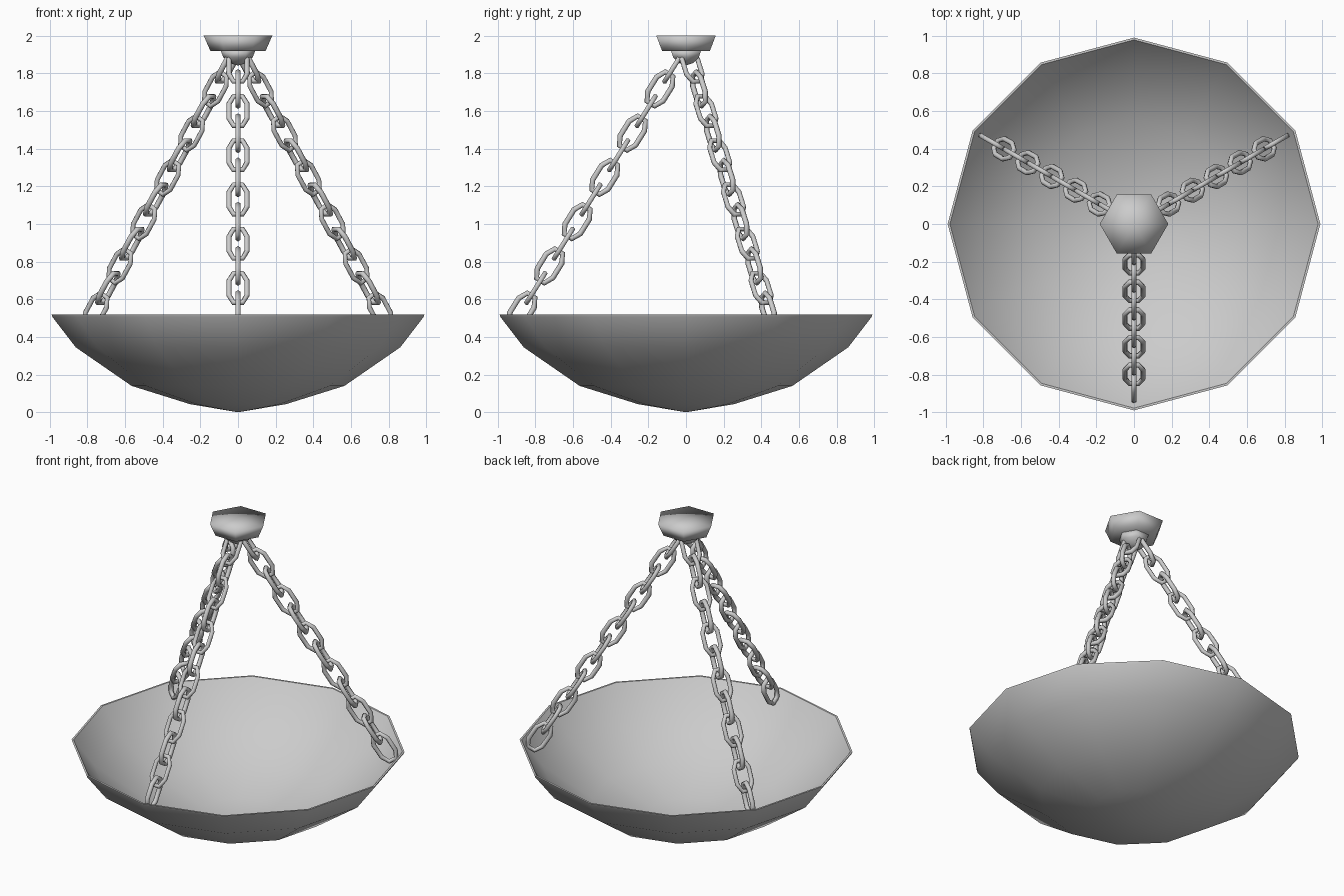
import bpy, bmesh, math
from mathutils import Vector, Matrix

if "Cube" in bpy.data.objects:
    bpy.data.objects.remove(bpy.data.objects["Cube"])


def finish(bm, name, angle=None):
    bmesh.ops.recalc_face_normals(bm, faces=bm.faces)
    me = bpy.data.meshes.new(name)
    bm.to_mesh(me)
    bm.free()
    ob = bpy.data.objects.new(name, me)
    bpy.context.collection.objects.link(ob)
    bpy.ops.object.select_all(action='DESELECT')
    ob.select_set(True)
    bpy.context.view_layer.objects.active = ob
    if angle is None:
        bpy.ops.object.shade_smooth()
    else:
        bpy.ops.object.shade_smooth_by_angle(angle=math.radians(angle))
    return ob


def lathe(name, profile, sides, angle=None):
    """Spin (radius, z) points around z; radius 0 makes a pole."""
    bm = bmesh.new()
    rings = []
    for r, z in profile:
        if r == 0:
            rings.append([bm.verts.new((0, 0, z))] * sides)
        else:
            rings.append([bm.verts.new((r * math.cos(2 * math.pi * i / sides),
                                        r * math.sin(2 * math.pi * i / sides), z))
                          for i in range(sides)])
    for a, b in zip(rings, rings[1:]):
        for i in range(sides):
            j = (i + 1) % sides
            quad = list(dict.fromkeys([a[i], a[j], b[j], b[i]]))
            bm.faces.new(quad)
    return finish(bm, name, angle)


# shallow twelve-sided bowl, thin double wall
lathe("bowl", [(0, 0.0), (0.255, 0.043), (0.565, 0.14), (0.862, 0.345),
               (0.985, 0.505), (0.99, 0.518), (0.978, 0.518), (0.852, 0.355),
               (0.56, 0.152), (0.252, 0.055), (0, 0.012)], 12, 50)

# ceiling canopy and the small boss below it
lathe("canopy", [(0, 2.0), (0.182, 2.0), (0.147, 1.92), (0, 1.92)], 6)
lathe("canopy_boss", [(0, 1.925), (0.092, 1.92), (0.078, 1.885),
                      (0.045, 1.855), (0, 1.842)], 6)

# outline of one chain link (centre line of the wire)
HALF_W, HALF_L, WIRE, RING = 0.048, 0.092, 0.0145, 6
OUTLINE = [Vector((sx * x, 0, sz * z)) for x, z, sx, sz in (
    (HALF_W, 0.045, 1, -1), (HALF_W, 0.045, 1, 1),
    (0.024, HALF_L, 1, 1), (0.024, HALF_L, -1, 1),
    (HALF_W, 0.045, -1, 1), (HALF_W, 0.045, -1, -1),
    (0.024, HALF_L, -1, -1), (0.024, HALF_L, 1, -1))]


def add_link(bm, mat):
    n = len(OUTLINE)
    rings = []
    for k, p in enumerate(OUTLINE):
        t = ((p - OUTLINE[k - 1]).normalized()
             + (OUTLINE[(k + 1) % n] - p).normalized()).normalized()
        out = Vector((t.z, 0, -t.x))
        rings.append([bm.verts.new(mat @ (p + WIRE * (
            out * math.cos(2 * math.pi * i / RING)
            + Vector((0, 1, 0)) * math.sin(2 * math.pi * i / RING))))
            for i in range(RING)])
    for k in range(n):
        a, b = rings[k], rings[(k + 1) % n]
        for i in range(RING):
            j = (i + 1) % RING
            bm.faces.new((a[i], a[j], b[j], b[i]))


# three chains of twelve alternating links
START = Vector((0, -0.065, 1.835))
STEP = Vector((0, -0.0733, -0.1175))
axis = STEP.normalized()
side = Vector((1, 0, 0))
normal = axis.cross(side)
for c, name in enumerate(("front_chain", "right_chain", "left_chain")):
    spin = Matrix.Rotation(c * 2 * math.pi / 3, 4, 'Z')
    bm = bmesh.new()
    for k in range(12):
        w, d = (side, normal) if k % 2 == 0 else (normal, -side)
        m = Matrix((w, d, axis)).transposed().to_4x4()
        add_link(bm, spin @ Matrix.Translation(START + STEP * k) @ m)
    finish(bm, name, 65)
